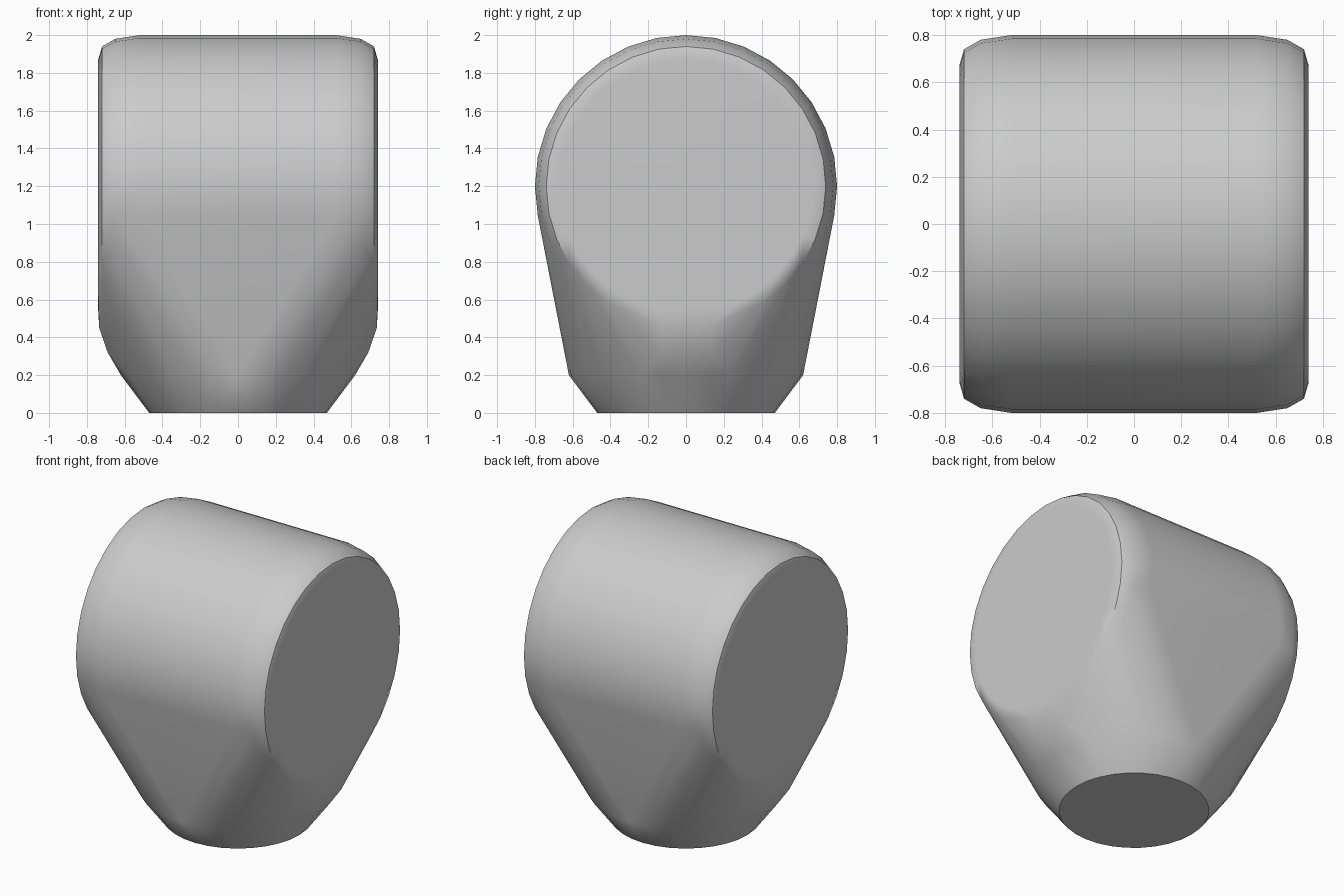
import bpy
import bmesh
from math import sin, cos, pi, radians

cube = bpy.data.objects.get("Cube")
if cube:
    bpy.data.objects.remove(cube, do_unlink=True)

SEGMENTS = 32
AXIS_Z = 1.2

grey = bpy.data.materials.new("plain_grey")
grey.use_nodes = True
colour = (0.6, 0.6, 0.6, 1)
grey.diffuse_color = colour
grey.node_tree.nodes["Principled BSDF"].inputs["Base Color"].default_value = colour

bm = bmesh.new()


def circle(radius):
    return [(radius * cos(2 * pi * i / SEGMENTS), radius * sin(2 * pi * i / SEGMENTS))
            for i in range(SEGMENTS)]


# Horizontal drum with softened rims: (half length, radius)
for half, radius in [(0.74, 0.67), (0.72, 0.74), (0.65, 0.78), (0.52, 0.8)]:
    for side in (-1, 1):
        for y, z in circle(radius):
            bm.verts.new((side * half, y, AXIS_Z + z))

# Round foot with a chamfered bottom: (height, radius)
for height, radius in [(0, 0.47), (0.2, 0.62)]:
    for x, y in circle(radius):
        bm.verts.new((x, y, height))

# Soft swelling where the drum ends blend into the foot: (half length, half width, height)
for half, width, height in [(0.735, 0.12, 0.45), (0.69, 0.14, 0.32)]:
    for side in (-1, 1):
        for y in (-width, 0, width):
            bm.verts.new((side * half, y, height))

# Stretch one skin over drum and foot
result = bmesh.ops.convex_hull(bm, input=bm.verts[:])
loose = {g for g in result["geom_interior"] + result["geom_unused"]
         if isinstance(g, bmesh.types.BMVert)}
bmesh.ops.delete(bm, geom=list(loose), context="VERTS")
bmesh.ops.dissolve_limit(bm, angle_limit=radians(1), verts=bm.verts[:], edges=bm.edges[:])
bmesh.ops.recalc_face_normals(bm, faces=bm.faces[:])

mesh = bpy.data.meshes.new("drum_body")
bm.to_mesh(mesh)
bm.free()
mesh.materials.append(grey)
body = bpy.data.objects.new("drum_body", mesh)
bpy.context.collection.objects.link(body)

# Smooth shading with crisp end discs and base
bpy.ops.object.select_all(action="DESELECT")
body.select_set(True)
bpy.context.view_layer.objects.active = body
bpy.ops.object.shade_smooth_by_angle(angle=radians(40))
weighted = body.modifiers.new("even_shading", "WEIGHTED_NORMAL")
weighted.keep_sharp = True
